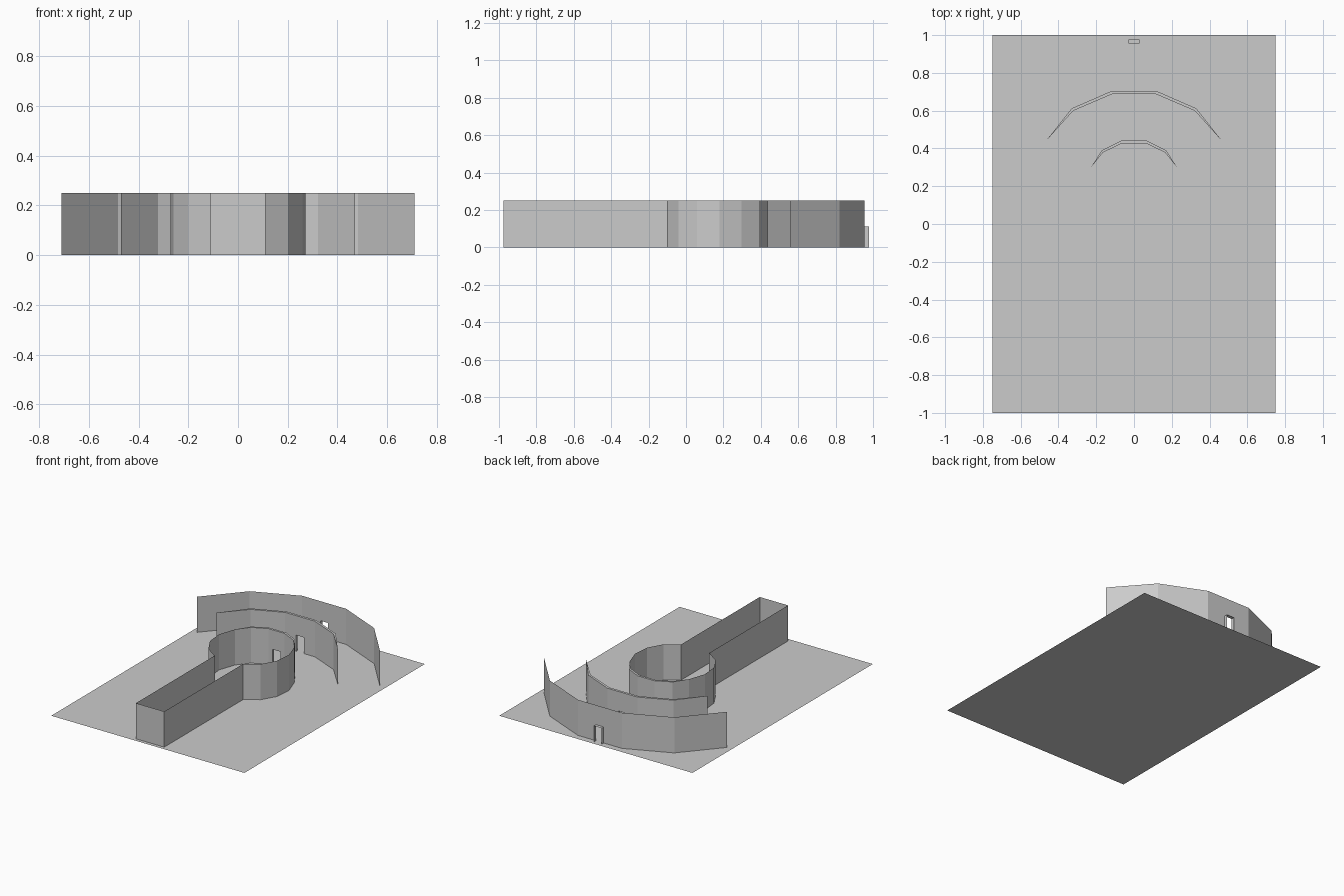
import bpy

if "Cube" in bpy.data.objects:
    bpy.data.objects.remove(bpy.data.objects["Cube"])

H = 0.25               # wall height
DW, DH = 0.03, 0.113   # doorway half width and height


def make(name, quads):
    verts = [v for q in quads for v in q]
    faces = [tuple(range(i, i + 4)) for i in range(0, len(verts), 4)]
    mesh = bpy.data.meshes.new(name)
    mesh.from_pydata(verts, [], faces)
    obj = bpy.data.objects.new(name, mesh)
    bpy.context.collection.objects.link(obj)
    return obj


def panel(a, b, z0=0.0, z1=H):
    return [(*a, z0), (*b, z0), (*b, z1), (*a, z1)]


def mirrored(half):
    """Full polyline from its +x half, listed from the back centre outwards."""
    return [(-x, y) for x, y in reversed(half)] + list(half)


def wall(half):
    """Upright sheet along a mirrored polyline with a doorway in the middle segment."""
    pts = mirrored(half)
    mid = len(half) - 1
    quads = []
    for i, (a, b) in enumerate(zip(pts, pts[1:])):
        if i == mid:
            y = a[1]
            quads += [panel(a, (-DW, y)), panel((DW, y), b),
                      panel((-DW, y), (DW, y), DH, H)]
        else:
            quads.append(panel(a, b))
    return quads


def doorway(y0, y1):
    """Jambs and lintel lining a doorway from y0 to y1."""
    quads = [panel((s * DW, y0), (s * DW, y1), 0, DH) for s in (-1, 1)]
    quads.append([(-DW, y0, DH), (DW, y0, DH), (DW, y1, DH), (-DW, y1, DH)])
    return quads


def rim(inner, outer):
    """Top faces between two wall sheets."""
    a, b = mirrored(inner), mirrored(outer)
    return [[(*a[i], H), (*a[i + 1], H), (*b[i + 1], H), (*b[i], H)]
            for i in range(len(a) - 1)]


# Floor
make("floor", [[(-0.75, -1, 0), (0.75, -1, 0), (0.75, 1, 0), (-0.75, 1, 0)]])

# Corridor: two side walls and a closed front end
corridor = [(-0.11, -0.1), (-0.11, -0.975), (0.11, -0.975), (0.11, -0.1)]
make("corridor", [panel(a, b) for a, b in zip(corridor, corridor[1:])])

# Round room, thickened at the back around its doorway
room = [(0.063, 0.427), (0.165, 0.378), (0.23, 0.297), (0.271, 0.178),
        (0.26, 0.06), (0.202, -0.04), (0.11, -0.1)]
room_back = [(0.066, 0.442), (0.17, 0.39), (0.23, 0.297)]
make("round_room", wall(room) + wall(room_back)
     + rim(room[:3], room_back) + doorway(0.427, 0.442))

# Middle curved wall, double sheet with a doorway
mid_in = [(0.115, 0.688), (0.322, 0.599), (0.47, 0.435)]
mid_out = [(0.117, 0.705), (0.33, 0.612), (0.47, 0.435)]
make("middle_wall", wall(mid_in) + wall(mid_out)
     + rim(mid_in, mid_out) + doorway(0.688, 0.705))

# Outer curved wall, single sheet
outer = [(0.171, 0.955), (0.483, 0.82), (0.71, 0.56)]
make("outer_wall", wall(outer))

# Porch lining that sticks out behind the outer doorway
make("outer_door_frame", doorway(0.955, 0.978))
